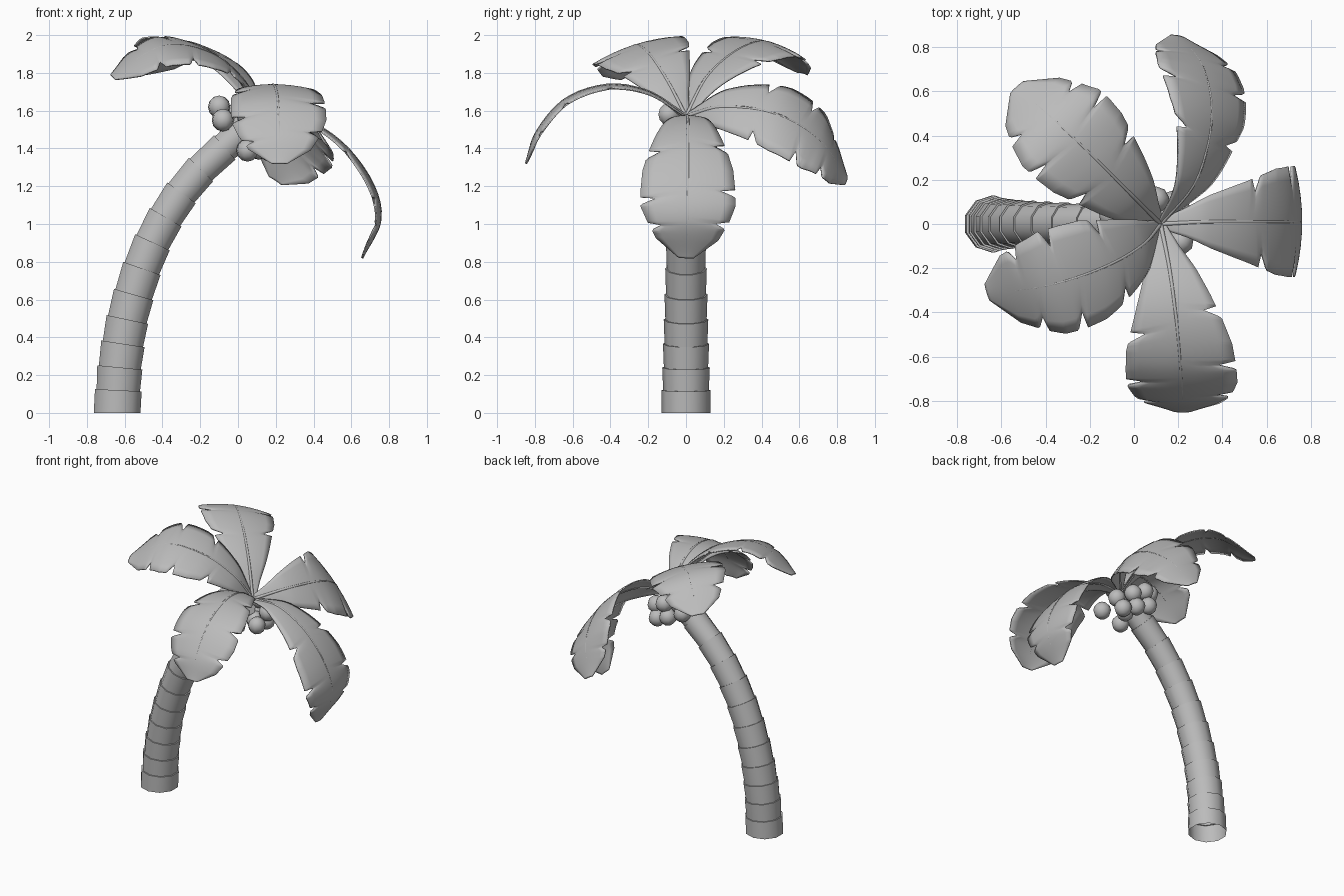
import bpy, bmesh, math
from mathutils import Vector, Matrix

if "Cube" in bpy.data.objects:
    bpy.data.objects.remove(bpy.data.objects["Cube"], do_unlink=True)

grey = bpy.data.materials.new("plain_grey")
grey.use_nodes = True
grey.diffuse_color = (0.5, 0.5, 0.5, 1)
grey.node_tree.nodes["Principled BSDF"].inputs["Base Color"].default_value = grey.diffuse_color


def finish(bm, name, angle=40):
    bmesh.ops.recalc_face_normals(bm, faces=bm.faces[:])
    mesh = bpy.data.meshes.new(name)
    bm.to_mesh(mesh)
    bm.free()
    mesh.materials.append(grey)
    obj = bpy.data.objects.new(name, mesh)
    bpy.context.collection.objects.link(obj)
    bpy.ops.object.select_all(action='DESELECT')
    bpy.context.view_layer.objects.active = obj
    obj.select_set(True)
    bpy.ops.object.shade_smooth_by_angle(angle=math.radians(angle))
    return obj


def spline(points, t):
    """Smooth path through the points, t from 0 to 1."""
    p = [Vector(q) for q in points]
    p = [2 * p[0] - p[1]] + p + [2 * p[-1] - p[-2]]
    f = min(max(t, 0), 1) * (len(p) - 3)
    i = min(int(f), len(p) - 4)
    f -= i
    a, b, c, d = p[i:i + 4]
    return 0.5 * (2 * b + (c - a) * f + (2 * a - 5 * b + 4 * c - d) * f ** 2
                  + (3 * b - a - 3 * c + d) * f ** 3)


def slope(points, t):
    return (spline(points, t + 0.01) - spline(points, t - 0.01)).normalized()


def ring(bm, centre, direction, radius, sides):
    """Polygon ring square to a direction, with a corner on the y side."""
    across = Vector((0, 1, 0))
    across = (across - direction * across.dot(direction)).normalized()
    other = direction.cross(across)
    return [bm.verts.new(centre + radius * (across * math.cos(a) + other * math.sin(a)))
            for a in (math.tau * k / sides for k in range(sides))]


def bridge(bm, a, b):
    for k in range(len(a)):
        j = (k + 1) % len(a)
        bm.faces.new((a[k], a[j], b[j], b[k]))


# Trunk: stacked bands, each one a little wider at its top
path = [(-0.64, 0, 0), (-0.62, 0, 0.29), (-0.56, 0, 0.6), (-0.44, 0, 0.93),
        (-0.24, 0, 1.24), (0.06, 0, 1.52)]
bands = 12
bm = bmesh.new()
previous = None
for i in range(bands):
    t0, t1 = i / bands, (i + 1) / bands
    radius = 0.13 - 0.048 * t0
    low = ring(bm, spline(path, t0), Vector((0, 0, 1)) if i == 0 else slope(path, t0),
               radius * (1 if i == 0 else 0.96), 10)
    high = ring(bm, spline(path, t1), slope(path, t1), radius, 10)
    if previous:
        bridge(bm, previous, low)
    bridge(bm, low, high)
    previous = high
bm.faces.new(previous)
finish(bm, "trunk", 37)

# Coconuts clustered under the crown
nuts = [(-0.1, 0.04, 1.62), (-0.08, -0.05, 1.55), (-0.01, 0.1, 1.58), (0.1, 0.11, 1.52),
        (0.05, -0.08, 1.39), (0.11, 0.04, 1.4), (0.21, -0.08, 1.43), (0.2, 0.06, 1.47),
        (0.05, -0.09, 1.58), (-0.04, 0.1, 1.48), (0.07, 0.11, 1.43), (0.17, 0.09, 1.39)]
for i, place in enumerate(nuts):
    bm = bmesh.new()
    bmesh.ops.create_uvsphere(bm, u_segments=9, v_segments=6, radius=0.06,
                              matrix=Matrix.Translation(place))
    finish(bm, f"coconut_{i + 1}", 45)

# Leaf outline: half width along the rib
outline = [0.02, 0.065, 0.12, 0.165, 0.205, 0.24, 0.25, 0.25, 0.215, 0.165, 0.04]


def half_width(t, notches):
    f = t * (len(outline) - 1)
    i = min(int(f), len(outline) - 2)
    width = outline[i] + (outline[i + 1] - outline[i]) * (f - i)
    for n in notches:
        # each slit drops in sharply and opens towards the tip
        if n <= t < n + 0.035:
            width *= 0.68 + 0.32 * (t - n) / 0.035
    return width


def leaf(name, rib, side, shift):
    """A blade around its rib; side points to the left when looking out along the rib."""
    steps, rows = 100, 4
    notches = {1: (0.38 + shift, 0.61 + shift, 0.8 + shift),
               -1: (0.41 - shift, 0.65 - shift, 0.82 - shift)}
    bm = bmesh.new()
    grid = []
    for i in range(steps + 1):
        t = i / steps
        line = []
        for k in range(-rows, rows + 1):
            u = k / rows
            # the blade sweeps forward towards its edge and droops
            s = t + 0.03 * abs(u) * math.sin(math.pi * t)
            along = slope(rib, s)
            out = Vector(side)
            out = (out - along * out.dot(along)).normalized()
            up = along.cross(out)
            width = half_width(t, notches[1 if u > 0 else -1])
            line.append(bm.verts.new(spline(rib, s) + out * u * width - up * 0.12 * width * u * u))
        grid.append(line)
    for a, b in zip(grid, grid[1:]):
        for k in range(2 * rows):
            bm.faces.new((a[k], a[k + 1], b[k + 1], b[k]))
    blade = finish(bm, name, 50)
    thick = blade.modifiers.new("thickness", 'SOLIDIFY')
    thick.thickness = 0.008
    thick.offset = 0

    # Raised midrib
    bm = bmesh.new()
    rings = [ring(bm, spline(rib, t), slope(rib, t), 0.011 - 0.007 * t, 6)
             for t in (i / 20 * 0.88 for i in range(21))]
    for a, b in zip(rings, rings[1:]):
        bridge(bm, a, b)
    bm.faces.new(rings[0])
    bm.faces.new(rings[-1])
    finish(bm, name + "_rib", 70)


root = (0.12, 0, 1.57)
leaf("leaf_left", [root, (0.33, 0.01, 1.56), (0.55, 0.01, 1.43), (0.71, 0.01, 1.22),
                   (0.755, 0.01, 1.02), (0.66, 0, 0.82)], (0, 1, 0), 0)
leaf("leaf_front", [root, (0.16, -0.2, 1.7), (0.19, -0.42, 1.735), (0.21, -0.64, 1.66),
                    (0.22, -0.79, 1.49), (0.22, -0.85, 1.32)], (1, 0, 0), -0.02)
leaf("leaf_back", [root, (0.28, 0.2, 1.62), (0.35, 0.48, 1.58), (0.31, 0.71, 1.44),
                   (0.2, 0.85, 1.23)], (-0.65, 0, 0.75), 0.02)
leaf("leaf_back_right", [root, (0, 0.12, 1.79), (-0.18, 0.3, 1.935), (-0.35, 0.46, 1.955),
                         (-0.53, 0.62, 1.8)], (-0.68, -0.68, 0.2), 0.01)
leaf("leaf_front_right", [root, (0.03, -0.1, 1.76), (-0.15, -0.2, 1.905), (-0.4, -0.28, 1.94),
                          (-0.665, -0.31, 1.78)], (0.28, -0.88, -0.28), -0.01)
